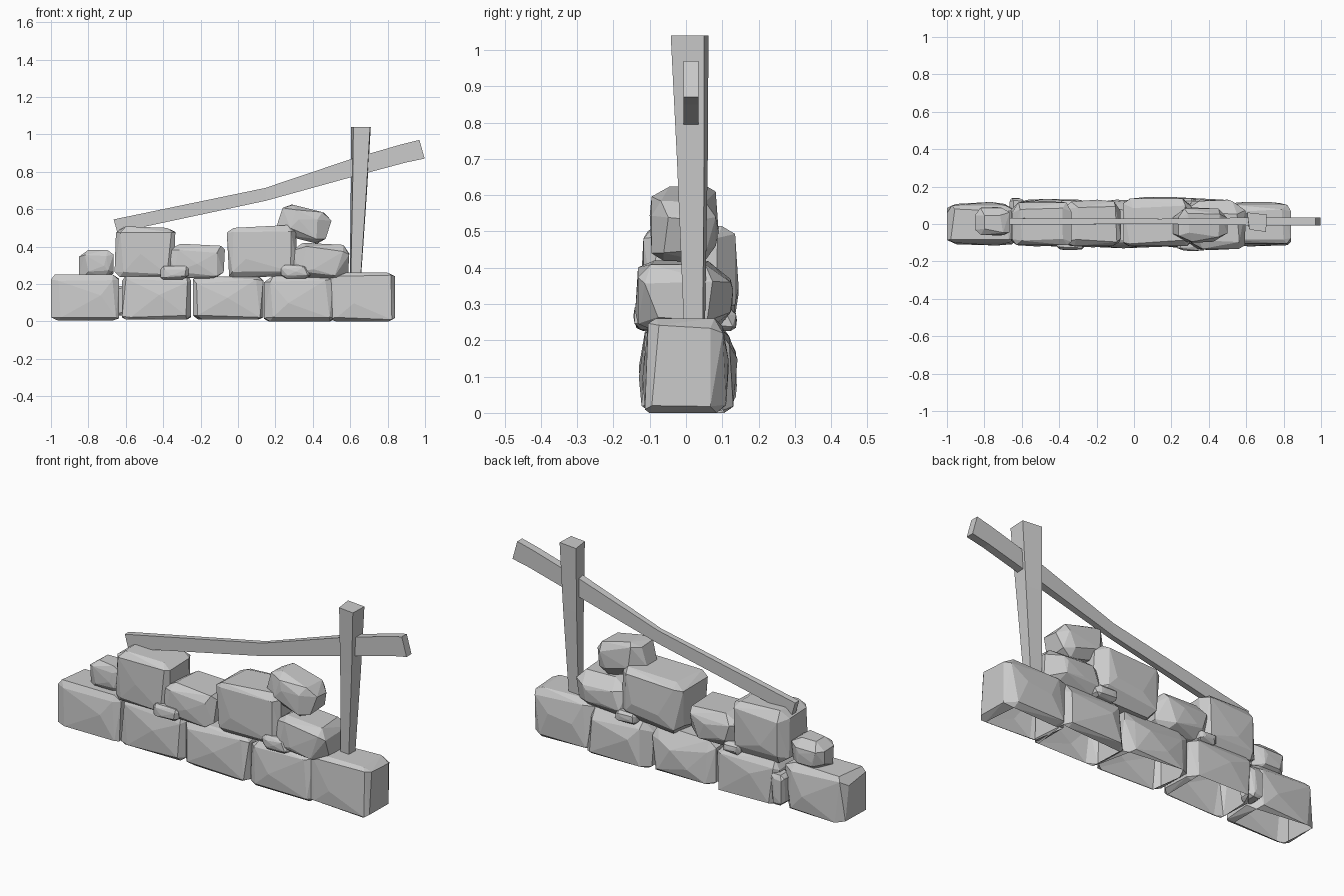
import bpy, bmesh, random
from math import radians
from mathutils import Vector, Matrix

if "Cube" in bpy.data.objects:
    bpy.data.objects.remove(bpy.data.objects["Cube"])

random.seed(11)


def finish(bm, name):
    bmesh.ops.recalc_face_normals(bm, faces=bm.faces)
    me = bpy.data.meshes.new(name)
    bm.to_mesh(me)
    bm.free()
    bpy.context.collection.objects.link(bpy.data.objects.new(name, me))


def stone(name, lo, hi, tilt=0, chamfer=0.03, back=1.6, base=False):
    """Rough-hewn block: hull of jittered chamfered corners, fitted to a box.
    Base stones flare slightly to the ground and are open underneath."""
    lo, hi = Vector(lo), Vector(hi)
    half = (hi - lo) / 2
    r = random.uniform
    pts = []
    for sx in (-1, 1):
        for sy in (-1, 1):
            for sz in (-1, 1):
                for axis in range(3):
                    p = Vector((sx * half.x, sy * half.y, sz * half.z))
                    for k in range(3):
                        if k == axis:
                            continue
                        c = chamfer * r(0.4, 1.3)
                        if k == 2 and base and sz < 0:
                            c *= 0.6
                        elif sy > 0:
                            c *= back
                        elif k == 0:
                            c *= 1.4
                        c = min(c, half[k] * 0.55)
                        p[k] -= c if p[k] > 0 else -c
                    if base and sz > 0:
                        p.y *= 0.92
                    pts.append(p)
    # Slight belly on the front, broken ridge on the back
    pts.append(Vector((r(-.5, .5) * half.x, -half.y * 1.06, r(-.5, .2) * half.z)))
    for s in (-1, 1):
        pts.append(Vector((s * r(.1, .5) * half.x, half.y * r(1.03, 1.1), r(-.5, .3) * half.z)))
    rot = Matrix.Rotation(radians(tilt), 3, 'Y')
    pts = [rot @ p for p in pts]
    a = Vector([min(p[k] for p in pts) for k in range(3)])
    b = Vector([max(p[k] for p in pts) for k in range(3)])
    bm = bmesh.new()
    for p in pts:
        bm.verts.new([lo[k] + (p[k] - a[k]) / (b[k] - a[k]) * (hi[k] - lo[k]) for k in range(3)])
    bmesh.ops.convex_hull(bm, input=bm.verts)
    loose = [v for v in bm.verts if not v.link_faces]
    bmesh.ops.delete(bm, geom=loose, context='VERTS')
    bmesh.ops.dissolve_limit(bm, angle_limit=radians(5), verts=bm.verts, edges=bm.edges)
    if base:
        bm.normal_update()
        under = [f for f in bm.faces if f.normal.z < -0.95]
        bmesh.ops.delete(bm, geom=under, context='FACES')
    finish(bm, name)


def beam(name, rings):
    """Four-sided timber lofted through rings of four corners."""
    bm = bmesh.new()
    loops = [[bm.verts.new(p) for p in ring] for ring in rings]
    for u, v in zip(loops, loops[1:]):
        for i in range(4):
            j = (i + 1) % 4
            bm.faces.new((u[i], u[j], v[j], v[i]))
    bm.faces.new(loops[0])
    bm.faces.new(loops[-1])
    finish(bm, name)


# Bottom course
for i, (x0, x1, y0, y1, z0, z1) in enumerate([
        (-1.0, -.635, -.115, .118, .005, .25), (-.62, -.25, -.12, .135, .01, .248),
        (-.24, .135, -.13, .13, .01, .24), (.14, .51, -.13, .142, 0, .245),
        (.48, .84, -.12, .118, 0, .26)]):
    stone(f"base_stone_{i + 1}", (x0, y0, z0), (x1, y1, z1), base=True)

# Upper course
stone("upper_stone_1", (-.85, -.062, .235), (-.665, .09, .382))
stone("upper_stone_2", (-.66, -.12, .23), (-.335, .125, .508), 2)
stone("upper_stone_3", (-.38, -.125, .225), (-.07, .13, .415), 3, .04)
stone("upper_stone_4", (-.06, -.125, .23), (.32, .145, .515), -3)
stone("upper_stone_5", (.28, -.14, .225), (.595, .13, .42), 3, .045)

# Tilted cap stone
stone("cap_stone", (.2, -.1, .415), (.5, .09, .625), 16, .045, 1.2)

# Small wedge stones, front and back
stone("wedge_front_1", (-.415, -.14, .225), (-.265, -.02, .295), 0, .02)
stone("wedge_front_2", (.23, -.145, .23), (.385, -.02, .3), 0, .02)
stone("wedge_back_1", (-.4, .03, .225), (-.3, .13, .28), 0, .02, 1)
stone("wedge_back_2", (.21, .03, .225), (.33, .14, .285), 0, .02, 1)
stone("wedge_back_3", (-.665, .04, .03), (-.59, .14, .19), 0, .02, 1)


# Upright post, slightly twisted and flaring towards the top
def post_ring(x0, x1, y0, y1, z, s):
    return [(x0 + s, y0 + s, z), (x1 - s / 3, y0, z), (x1, y1 - s, z), (x0, y1, z)]


beam("post", [post_ring(.597, .657, -.005, .052, .22, .006),
              post_ring(.603, .69, -.025, .06, .7, .01),
              post_ring(.605, .71, -.042, .062, 1.04, .012)])

# Sloping rail: front-view top and bottom points, then half-width
profile = [((-.665, .545), (-.645, .475), .017), ((.145, .713), (.15, .645), .014),
           ((.62, .873), (.62, .775), .021), ((.88, .948), (.9, .85), .021),
           ((.97, .97), (.998, .87), .021)]
beam("rail", [[(t[0], .014 - w, t[1]), (t[0], .014 + w, t[1]),
               (b[0], .014 + w, b[1]), (b[0], .014 - w, b[1])] for t, b, w in profile])
